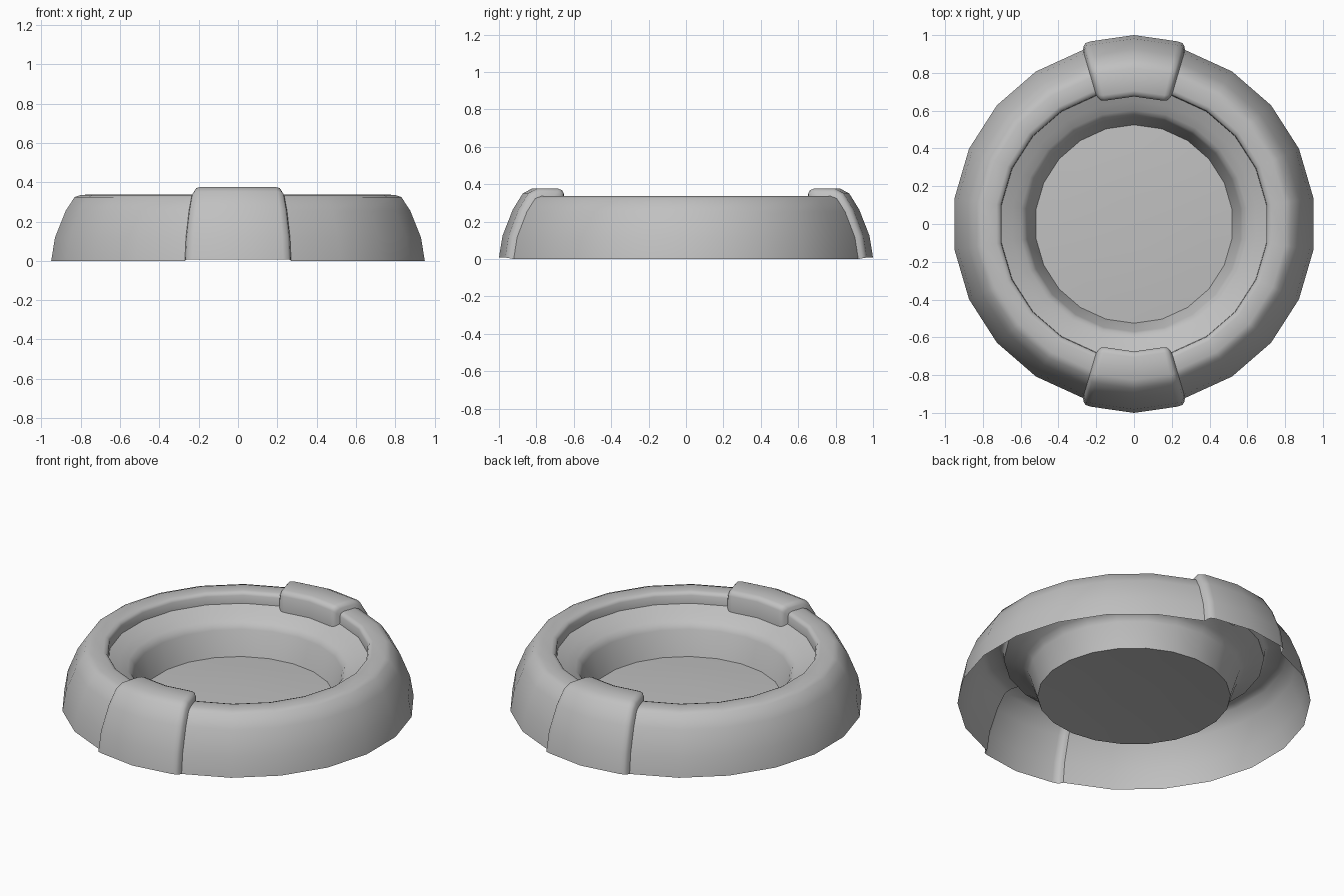
import bpy
import bmesh
from math import sin, cos, radians, pi

cube = bpy.data.objects.get("Cube")
if cube:
    bpy.data.objects.remove(cube)

grey = bpy.data.materials.new("plain grey")
grey.use_nodes = True
colour = (0.53, 0.53, 0.53, 1)
grey.diffuse_color = colour
grey.node_tree.nodes["Principled BSDF"].inputs["Base Color"].default_value = colour

SIDES = 22
STEP = 2 * pi / SIDES

# Radius and height, from the outer foot over the top to the inner edge
RIM = [(.96, 0), (.941, .117), (.886, .254), (.84, .324), (.807, .336),
       (.736, .337), (.718, .331), (.71, .317), (.708, .27)]
PAD = [(1.0, .008), (.981, .125), (.926, .265), (.872, .352), (.825, .376),
       (.705, .376), (.685, .368), (.675, .35), (.675, .25)]
BOWL = [(.708, .27), (.65, .243), (.603, .218), (.582, .202), (.57, .178), (.525, .036)]
# Gently domed floor
FLOOR = [(.525, .036), (.4, .044), (.26, .05), (.12, .053)]


def loft(name, stations, smooth_angle, cap=False):
    """Skin a closed loop of (angle, profile) stations."""
    bm = bmesh.new()
    rings = [[bm.verts.new((r * cos(a), r * sin(a), z)) for r, z in profile]
             for a, profile in stations]
    for one, two in zip(rings, rings[1:] + rings[:1]):
        for i in range(len(one) - 1):
            bm.faces.new((one[i], two[i], two[i + 1], one[i + 1]))
    if cap:
        bm.faces.new([ring[-1] for ring in rings])
    mesh = bpy.data.meshes.new(name)
    bm.to_mesh(mesh)
    bm.free()
    mesh.materials.append(grey)
    obj = bpy.data.objects.new(name, mesh)
    bpy.context.collection.objects.link(obj)
    bpy.ops.object.select_all(action='DESELECT')
    obj.select_set(True)
    bpy.context.view_layer.objects.active = obj
    bpy.ops.object.shade_smooth_by_angle(angle=radians(smooth_angle))


def raised(offset, amount):
    """Blend rim into pad, keeping in-between stations on the straight side."""
    chord = cos(STEP / 2) / cos(abs(offset) - STEP / 2)
    return [((r + (R - r) * amount) * chord, z + (Z - z) * amount)
            for (r, z), (R, Z) in zip(RIM, PAD)]


# Outer rim, with a raised, rounded pad at the front and the back
stations = []
for centre in (pi / 2, 3 * pi / 2):
    for i in range(-5, 6):
        if i:
            stations.append((centre + i * STEP, RIM))
    stations.append((centre, PAD))
    for degrees, amount in ((15.8, .5), (15, .86), (13.4, 1)):
        for side in (-1, 1):
            offset = side * radians(degrees)
            stations.append((centre + offset, raised(offset, amount)))
stations.sort(key=lambda s: s[0])
loft("outer_rim_with_pads", stations, 50)

# Sunken bowl with a sloping ledge and a steep wall, then its floor
angles = [pi / 2 + i * STEP for i in range(SIDES)]
loft("inner_bowl", [(a, BOWL) for a in angles], 50)
loft("bowl_floor", [(a, FLOOR) for a in angles], 50, cap=True)
